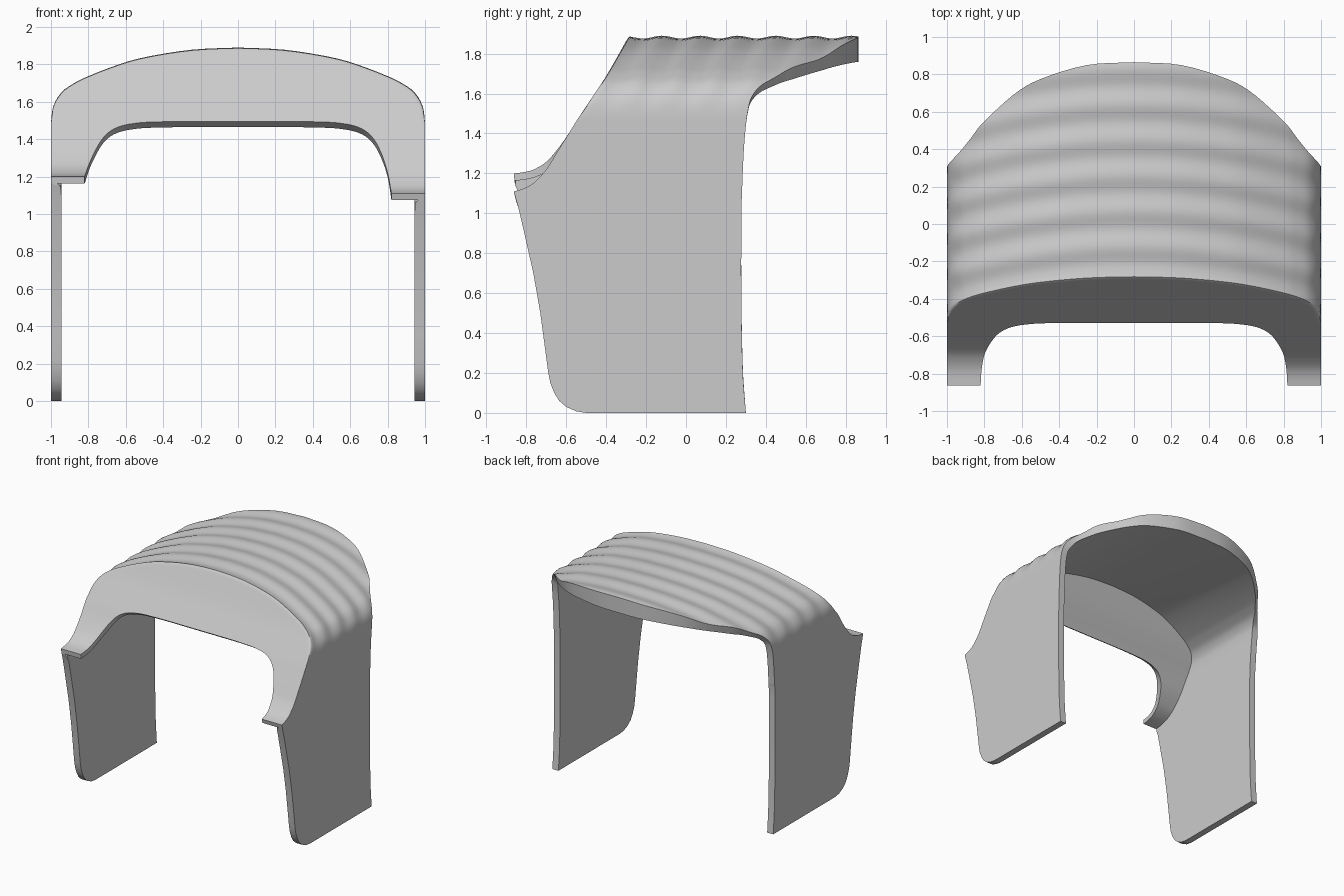
import bpy, bmesh, math
from mathutils import Vector

if "Cube" in bpy.data.objects:
    bpy.data.objects.remove(bpy.data.objects["Cube"])

SUB, NP, NR = 4, 16, 64          # samples per span, panel rows, roof rows


def hermite(table, t):
    """Smooth interpolation of (t, value) pairs."""
    n = len(table)
    t = min(max(t, table[0][0]), table[-1][0])
    i = 0
    while i < n - 2 and t > table[i + 1][0]:
        i += 1

    def slope(k):
        a, b = table[max(k - 1, 0)], table[min(k + 1, n - 1)]
        return (b[1] - a[1]) / (b[0] - a[0])
    (t0, v0), (t1, v1) = table[i], table[i + 1]
    h = t1 - t0
    s = (t - t0) / h
    return ((2*s**3 - 3*s**2 + 1) * v0 + (s**3 - 2*s**2 + s) * h * slope(i)
            + (3*s**2 - 2*s**3) * v1 + (s**3 - s**2) * h * slope(i + 1))


def step(a, b, t):
    t = min(max((t - a) / (b - a), 0), 1)
    return t * t * (3 - 2 * t)


# front edge of side wall: (z, y)
WALL = [(0, -.5), (.008, -.55), (.03, -.6), (.06, -.635), (.1, -.66), (.15, -.68), (.2, -.69),
        (.35, -.71), (.5, -.73), (.7, -.765), (.9, -.81), (1.02, -.838), (1.11, -.863)]
# sloping front panel profile: (z, y)
PANEL = [(1.11, -.863), (1.12, -.825), (1.14, -.78), (1.17, -.745), (1.22, -.7), (1.30, -.65),
         (1.38, -.6), (1.48, -.538), (1.68, -.405), (1.89, -.285)]
# back edge of side wall: (z, y)
BACK = [(0, .3), (.2, .285), (.5, .278), (.9, .277), (1.11, .28)]
# arch columns: arch x, arch z, back edge y, opening x, opening z
ARCH = [(1, 1.11, .28, .82, 1.11), (1, 1.14, .282, .815, 1.14), (1, 1.22, .285, .8, 1.22),
        (1, 1.32, .29, .77, 1.315), (1, 1.42, .298, .73, 1.395), (.998, 1.51, .31, .68, 1.445),
        (.984, 1.585, .33, .62, 1.472), (.94, 1.655, .385, .55, 1.485), (.87, 1.703, .468, .5, 1.49),
        (.8, 1.737, .55, .45, 1.492), (.65, 1.795, .69, .37, 1.494), (.5, 1.838, .775, .28, 1.495),
        (.25, 1.878, .85, .14, 1.495), (0, 1.89, .865, 0, 1.495)]

# half of the columns, bottom of wall up to roof centre
half = [(1, z, hermite(BACK, z), None, None) for z, _ in WALL[:-1]]
for i in range(len(ARCH) - 1):
    for k in range(SUB):
        half.append(tuple(hermite([(j, row[d]) for j, row in enumerate(ARCH)], i + k / SUB)
                          for d in range(5)))
half.append(ARCH[-1])
columns = [(1, c) for c in half] + [(-1, c) for c in reversed(half[:-1])]


def place(side, x, y, z):
    """Mirror a point; the left horn sits higher than the right one."""
    if side < 0:
        z = z * 1.2 / 1.11 if z < 1.11 else z + .09 * max((1.42 - z) / .31, 0) ** 2
    return Vector((side * x, y, z))


bm = bmesh.new()
grid = []
for side, (xa, za, yb, xo, zo) in columns:
    col = []
    for r in range(NP):          # front panel, opening edge to crease
        if xo is None:
            col.append(None)
            continue
        t = 1 - (1 - r / NP) ** 1.4
        x, z = xo + (xa - xo) * t, zo + (za - zo) * t
        col.append(bm.verts.new(place(side, x, hermite(PANEL, z), z)))
    yf = hermite(WALL if xo is None else PANEL, za)
    for r in range(NR + 1):      # roof and wall, crease to back edge
        col.append(bm.verts.new(place(side, xa, yf + (yb - yf) * r / NR, za)))
    grid.append(col)


def skin(g, flip):
    for c in range(len(g) - 1):
        for r in range(NP + NR):
            q = [g[c][r], g[c][r + 1], g[c + 1][r + 1], g[c + 1][r]]
            if None not in q:
                bm.faces.new(q[::-1] if flip else q)


skin(grid, False)
# soften the crease between roof and panel
for _ in range(3):
    bmesh.ops.smooth_vert(bm, verts=[col[r] for col in grid for r in (NP - 1, NP, NP + 1)
                                     if col[r] and col[NP].co.z > 1.5],
                          factor=.5, use_axis_x=True, use_axis_y=True, use_axis_z=True)
bm.normal_update()
rim = [e for e in bm.edges if e.is_boundary]

# inner skin, thickest at the back of the roof centre
inner, partner, moves = [], {}, []
for col in grid:
    new = []
    for r, v in enumerate(col):
        if v is None:
            new.append(None)
            continue
        n = v.normal.copy()
        t = .035 + .02 * step(1.15, 1.4, v.co.z) if r < NP else .055
        if r >= NP and v.co.z > 1.5:
            t += .075 * (1 - min(v.co.x ** 2, 1)) ** 2 * (r - NP) / NR
        w = bm.verts.new(v.co - n * t * min(v.calc_shell_factor(), 1.4))
        partner[v] = w
        new.append(w)
        if r > NP:               # shallow roof ribs
            phase = v.co.y + .15 * v.co.x ** 2 + .12
            wave = .007 * (math.cos(2 * math.pi * phase / .19) - 1)
            moves.append((v, n * wave * step(1.5, 1.68, v.co.z)))
    inner.append(new)
for v, d in moves:
    v.co += d
skin(inner, True)
for e in rim:
    a, b = e.verts
    bm.faces.new((a, b, partner[b], partner[a]))
bmesh.ops.recalc_face_normals(bm, faces=bm.faces[:])
for v in bm.verts:
    v.co.z = max(v.co.z, 0)

mesh = bpy.data.meshes.new("arched_shell")
bm.to_mesh(mesh)
bm.free()
shell = bpy.data.objects.new("arched_shell", mesh)
bpy.context.collection.objects.link(shell)
grey = bpy.data.materials.new("light grey")
grey.diffuse_color = (.6, .6, .6, 1)
grey.use_nodes = True
grey.node_tree.nodes["Principled BSDF"].inputs["Base Color"].default_value = grey.diffuse_color
mesh.materials.append(grey)
bpy.context.view_layer.objects.active = shell
shell.select_set(True)
bpy.ops.object.shade_smooth_by_angle(angle=math.radians(50))
